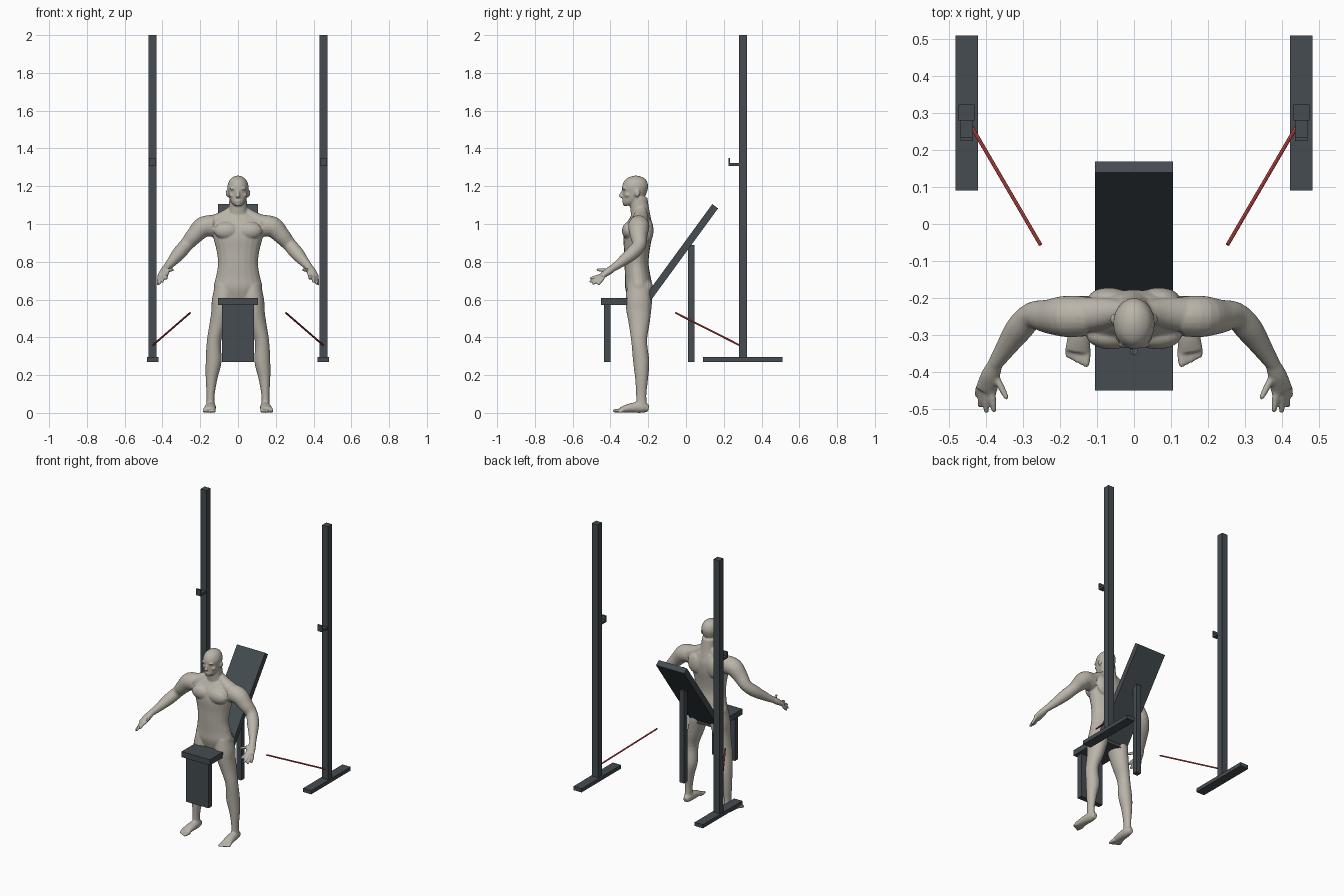
import bpy, bmesh, math
from mathutils import Vector, Matrix

cube = bpy.data.objects.get("Cube")
if cube:
    bpy.data.objects.remove(cube, do_unlink=True)


def material(name, rgb):
    mat = bpy.data.materials.new(name)
    mat.use_nodes = True
    color = (*rgb, 1)
    mat.diffuse_color = color
    mat.node_tree.nodes["Principled BSDF"].inputs["Base Color"].default_value = color
    return mat


metal = material("dark steel", (.058, .072, .082))
cloth = material("shorts cloth", (.052, .058, .07))
skin = material("pale skin", (.49, .46, .40))
red = material("red band", (.62, .07, .06))


def finish(name, bm, *mats):
    bmesh.ops.recalc_face_normals(bm, faces=bm.faces)
    mesh = bpy.data.meshes.new(name)
    bm.to_mesh(mesh)
    bm.free()
    for mat in mats:
        mesh.materials.append(mat)
    obj = bpy.data.objects.new(name, mesh)
    bpy.context.collection.objects.link(obj)
    return obj


def box(name, low, high, mat=metal):
    low, high = Vector(low), Vector(high)
    bm = bmesh.new()
    bmesh.ops.create_cube(bm, size=1)
    bmesh.ops.scale(bm, vec=high - low, verts=bm.verts)
    bmesh.ops.translate(bm, vec=(low + high) / 2, verts=bm.verts)
    return finish(name, bm, mat)


def spline(keys, steps=4):
    """Smooth in-between values through the key sections."""
    keys = [Vector(k) for k in keys]
    out = []
    for i in range(len(keys) - 1):
        a, b, c, d = (keys[max(0, min(j, len(keys) - 1))] for j in range(i - 1, i + 3))
        for s in range(steps):
            t = s / steps
            out.append(b + (c - a) * t / 2 + (a * 2 - b * 5 + c * 4 - d) * t * t / 2
                       + (b * 3 - a - c * 3 + d) * t ** 3 / 2)
    return out + [keys[-1]]


def loft(bm, keys, side=1, level=False, sides=20):
    """Skin elliptical sections (x, y, z, radius, radius) into a closed limb."""
    rows = spline(keys)
    rings = []
    for i, row in enumerate(rows):
        ahead, behind = rows[min(i + 1, len(rows) - 1)], rows[max(i - 1, 0)]
        heading = Vector(ahead[:3]) - Vector(behind[:3])
        turn = Matrix.Identity(3) if level else heading.to_track_quat('Z', 'Y').to_matrix()
        ring = []
        for k in range(sides):
            a = math.tau * k / sides
            p = Vector(row[:3]) + turn @ Vector((row[3] * math.cos(a), row[4] * math.sin(a), 0))
            ring.append(bm.verts.new((p.x * side, p.y, p.z)))
        rings.append(ring)
    for lower, upper in zip(rings, rings[1:]):
        for k in range(sides):
            n = (k + 1) % sides
            bm.faces.new((lower[k], lower[n], upper[n], upper[k]))
    bm.faces.new(rings[0])
    bm.faces.new(rings[-1])


def blob(bm, center, radii, side=1):
    spot = Matrix.Translation((center[0] * side, center[1], center[2]))
    bmesh.ops.create_uvsphere(bm, u_segments=20, v_segments=12, radius=1,
                              matrix=spot @ Matrix.Diagonal((*radii, 1)))


def digit(bm, start, end, r, side):
    """Finger or toe with a rounded tip."""
    start, end = Vector(start), Vector(end)
    loft(bm, [(*start, r, r), (*start.lerp(end, .6), r, r), (*end, r * .8, r * .8)], side, sides=10)
    blob(bm, end, (r * .8,) * 3, side)


# Uprights with feet, hooks and bands
for label, s in (("left", 1), ("right", -1)):
    def sided(name, low, high):
        xs = sorted((low[0] * s, high[0] * s))
        return box(label + "_" + name, (xs[0], *low[1:]), (xs[1], *high[1:]))

    sided("upright", (.432, .28, .29), (.475, .323, 2))
    sided("upright_foot", (.422, .09, .27), (.483, .51, .295))
    sided("hook_shelf", (.436, .225, 1.307), (.47, .28, 1.322))
    sided("hook_lip", (.436, .225, 1.307), (.47, .234, 1.35))
    bm = bmesh.new()
    a, b = (.455, .29, .355), (.253, -.056, .53)
    loft(bm, [(*a, .005, .005), (*b, .005, .005)], s, sides=8)
    finish(label + "_band", bm, red)

# Bench
box("seat", (-.105, -.45, .57), (.105, -.19, .608))
box("bench_front_leg", (-.085, -.435, .27), (.085, -.4, .57))
box("bench_rear_leg", (-.018, .01, .27), (.018, .045, .89))
back = box("backrest", (-.105, 0, 0), (.105, .61, .038))
back.location = (0, -.19, .59)
back.rotation_euler.x = math.atan2(.493, .36)

# Torso, neck and head
bm = bmesh.new()
loft(bm, [(0, -.25, .6, .09, .055), (0, -.25, .66, .128, .072), (0, -.255, .72, .117, .068),
          (0, -.262, .79, .106, .064), (0, -.26, .86, .114, .068), (0, -.256, .93, .132, .076),
          (0, -.25, .99, .145, .072), (0, -.243, 1.03, .12, .056), (0, -.24, 1.055, .07, .045)],
     level=True)
loft(bm, [(0, -.235, 1.02, .062, .052), (0, -.245, 1.08, .05, .05), (0, -.252, 1.14, .046, .048)],
     level=True)
loft(bm, [(0, -.306, 1.097, .018, .022), (0, -.296, 1.112, .034, .04), (0, -.28, 1.135, .045, .055),
          (0, -.272, 1.165, .052, .064), (0, -.269, 1.2, .056, .069), (0, -.267, 1.232, .045, .057),
          (0, -.266, 1.249, .026, .033), (0, -.265, 1.256, .006, .008)], level=True)
loft(bm, [(0, -.328, 1.182, .006, .01), (0, -.34, 1.16, .008, .011), (0, -.345, 1.145, .012, .011),
          (0, -.334, 1.138, .009, .008)], level=True, sides=12)
blob(bm, (0, -.331, 1.122), (.017, .008, .008))
blob(bm, (0, -.322, 1.104), (.017, .012, .01))

for s in (1, -1):
    # Face and trunk muscles
    blob(bm, (.022, -.326, 1.187), (.022, .011, .007), s)
    blob(bm, (.032, -.309, 1.153), (.017, .016, .012), s)
    blob(bm, (.056, -.258, 1.163), (.008, .015, .021), s)
    blob(bm, (.062, -.303, .965), (.066, .036, .046), s)
    blob(bm, (.068, -.2, .965), (.055, .028, .065), s)
    blob(bm, (.055, -.218, .65), (.06, .047, .062), s)
    loft(bm, [(.02, -.235, 1.08, .025, .025), (.075, -.24, 1.035, .04, .035),
              (.15, -.247, .995, .05, .045)], s)
    # Arm and hand
    loft(bm, [(.13, -.25, .99, .054, .058), (.185, -.25, .983, .056, .055), (.232, -.25, .937, .046, .045),
              (.275, -.248, .888, .037, .037), (.312, -.285, .845, .037, .036),
              (.35, -.34, .8, .027, .027), (.38, -.385, .767, .019, .019)], s)
    loft(bm, [(.376, -.38, .772, .02, .018), (.388, -.41, .75, .026, .02),
              (.4, -.45, .722, .03, .014)], s)
    for base, tip in (((.417, -.435, .718), (.424, -.463, .683)), ((.41, -.445, .718), (.416, -.49, .685)),
                      ((.4, -.45, .723), (.4, -.505, .695)), ((.385, -.45, .728), (.379, -.503, .712)),
                      ((.378, -.405, .755), (.346, -.468, .757))):
        digit(bm, base, tip, .0095, s)
    # Leg, foot and toes
    loft(bm, [(.072, -.25, .68, .05, .06), (.078, -.25, .6, .06, .07), (.088, -.25, .54, .053, .066),
              (.104, -.248, .47, .047, .055), (.127, -.248, .38, .038, .042),
              (.129, -.237, .27, .042, .043), (.14, -.235, .18, .031, .034),
              (.145, -.237, .09, .021, .027), (.146, -.234, .02, .024, .03)], s, level=True)
    loft(bm, [(.143, -.198, .022, .016, .018), (.144, -.235, .03, .026, .03),
              (.148, -.3, .025, .031, .024), (.153, -.345, .015, .034, .015)], s)
    for k in range(5):
        x = .129 + .0128 * k
        r = .011 - .0008 * k
        digit(bm, (x - .002, -.335, r + .001), (x, -.38 + .006 * k, r), r, s)

# Fuse the body parts into one smooth skin
body = finish("body", bm)
fuse = body.modifiers.new("fuse", 'REMESH')
fuse.mode = 'VOXEL'
fuse.voxel_size = .0048
soften = body.modifiers.new("soften", 'SMOOTH')
soften.factor = .5
soften.iterations = 4
bpy.context.view_layer.update()
graph = bpy.context.evaluated_depsgraph_get()
fused = bpy.data.meshes.new_from_object(body.evaluated_get(graph))
body.modifiers.clear()

# Shorts are cut into the skin between waist and hem
waist, hem = .745, .56
bm = bmesh.new()
bm.from_mesh(fused)
for height in (waist, hem):
    bmesh.ops.bisect_plane(bm, geom=bm.verts[:] + bm.edges[:] + bm.faces[:],
                           plane_co=(0, 0, height), plane_no=(0, 0, 1))
for face in bm.faces:
    c = face.calc_center_median()
    face.material_index = int(hem < c.z < waist and abs(c.x) < .25)
    face.smooth = True
bm.to_mesh(fused)
bm.free()
fused.materials.clear()
fused.materials.append(skin)
fused.materials.append(cloth)
body.data = fused
